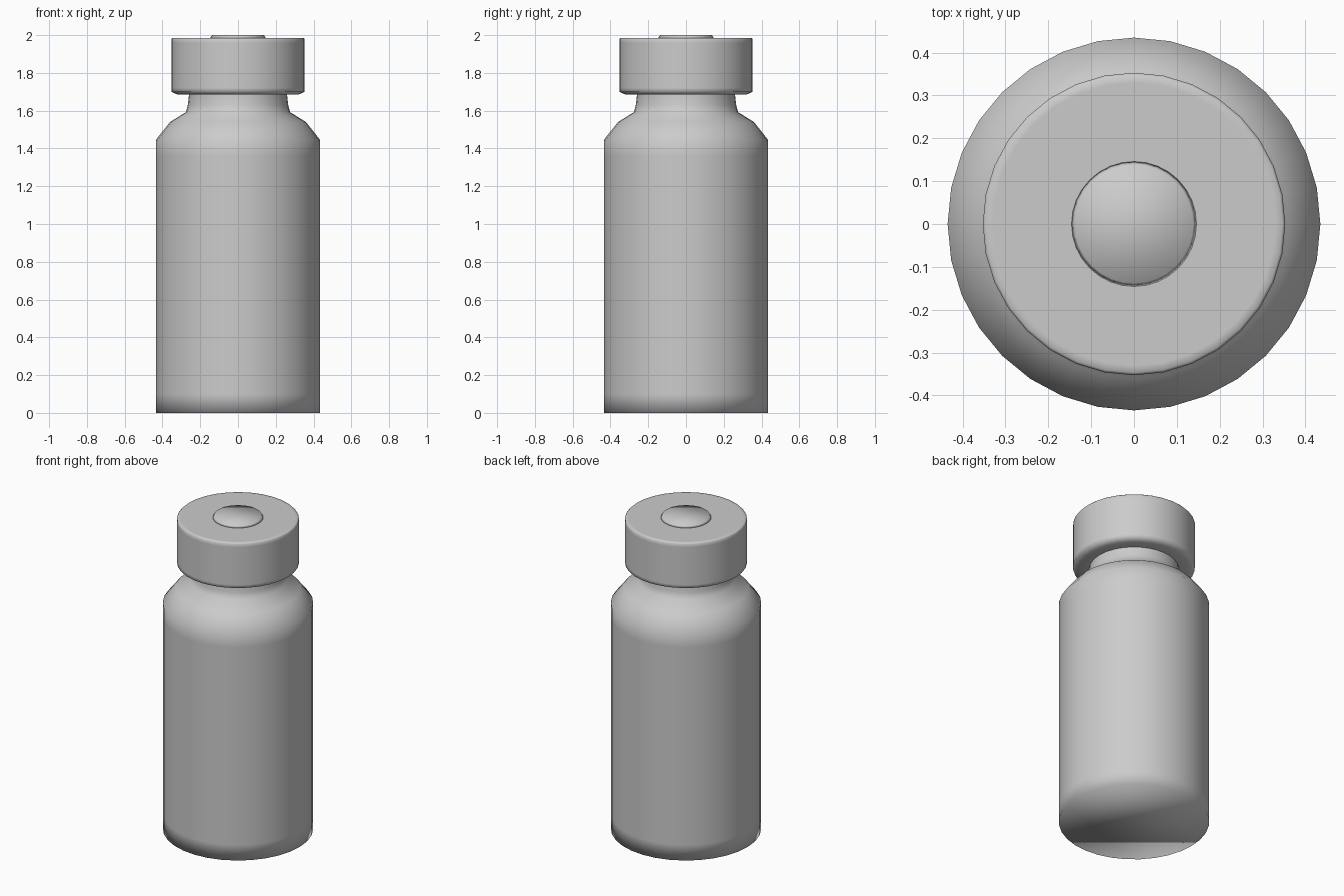
import bpy, bmesh
from math import cos, sin, tau

SIDES = 32

cube = bpy.data.objects.get("Cube")
if cube:
    bpy.data.objects.remove(cube, do_unlink=True)

grey = bpy.data.materials.new("plain_grey")
grey.use_nodes = True
grey.diffuse_color = (0.6, 0.6, 0.6, 1)
grey.node_tree.nodes["Principled BSDF"].inputs["Base Color"].default_value = (0.6, 0.6, 0.6, 1)


def lathe(name, profile):
    """Turn a bottom-to-top (radius, height) profile into a closed smooth solid."""
    bm = bmesh.new()
    rings = [[bm.verts.new((r * cos(tau * i / SIDES), r * sin(tau * i / SIDES), z))
              for i in range(SIDES)] for r, z in profile]
    for low, high in zip(rings, rings[1:]):
        for i in range(SIDES):
            j = (i + 1) % SIDES
            bm.faces.new((low[i], low[j], high[j], high[i]))
    bm.faces.new(rings[0][::-1])
    bm.faces.new(rings[-1])
    for face in bm.faces:
        face.smooth = True
    mesh = bpy.data.meshes.new(name)
    bm.to_mesh(mesh)
    bm.free()
    mesh.materials.append(grey)
    obj = bpy.data.objects.new(name, mesh)
    bpy.context.collection.objects.link(obj)
    return obj


# Bottle with straight walls, sloped shoulder and narrow neck
lathe("bottle_body", [
    (0.435, 0), (0.435, 0.1), (0.435, 1.36), (0.435, 1.445), (0.36, 1.54),
    (0.276, 1.592), (0.266, 1.63), (0.26, 1.68), (0.26, 1.72)])

# Crimped cap with softened edges
lathe("cap", [
    (0.25, 1.685), (0.32, 1.685), (0.353, 1.7), (0.353, 1.72), (0.353, 1.96),
    (0.353, 1.98), (0.347, 1.986), (0.33, 1.986)])

# Raised stopper disc in the middle of the cap
lathe("stopper_disc", [(0.147, 1.984), (0.138, 2.0)])
